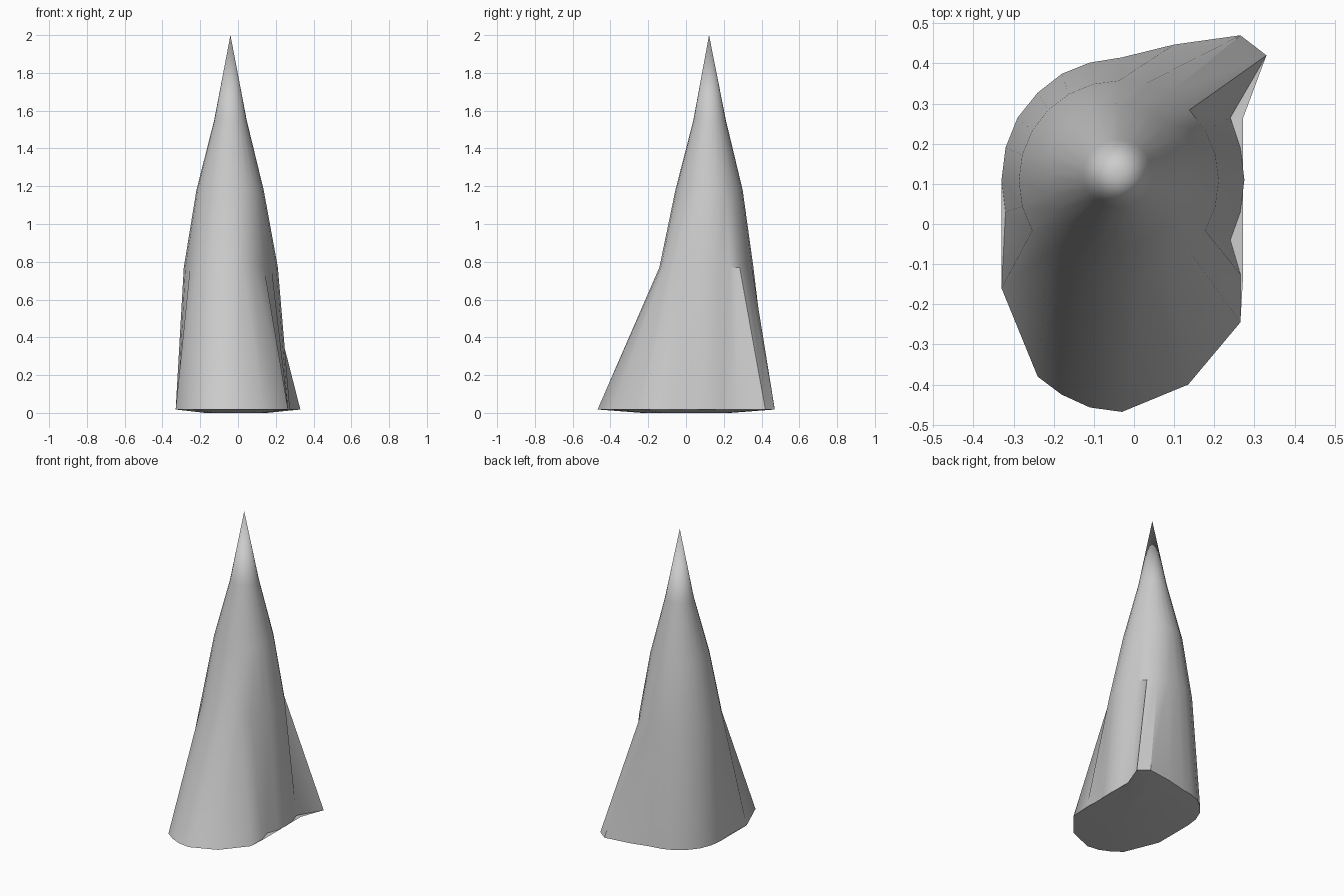
import bpy, bmesh, math

if "Cube" in bpy.data.objects:
    bpy.data.objects.remove(bpy.data.objects["Cube"])

N = 24

# flared foot outline, one point every 15 degrees from +x
FOOT = [(.275, .11), (.265, .19), (.24, .265), (.33, .42), (.265, .47), (.10, .447),
        (-.03, .415), (-.11, .402), (-.18, .374), (-.24, .327), (-.29, .265), (-.32, .19),
        (-.33, .11), (-.32, .03), (-.33, -.16), (-.24, -.38), (-.18, -.425), (-.11, -.457),
        (-.03, -.468), (.135, -.40), (.265, -.245), (.265, -.125), (.24, -.04), (.265, .03)]


def circle(cx, cy, r, z):
    return [(cx + r * math.cos(math.tau * i / N), cy + r * math.sin(math.tau * i / N), z)
            for i in range(N)]


def loft(name, rings, tip=None, cap=False):
    bm = bmesh.new()
    loops = [[bm.verts.new(p) for p in ring] for ring in rings]
    for a, b in zip(loops, loops[1:]):
        for i in range(N):
            j = (i + 1) % N
            bm.faces.new((a[i], a[j], b[j], b[i]))
    if tip:
        t = bm.verts.new(tip)
        for i in range(N):
            bm.faces.new((loops[-1][i], loops[-1][(i + 1) % N], t))
    if cap:
        bm.faces.new(loops[0][::-1])
    me = bpy.data.meshes.new(name)
    bm.to_mesh(me)
    bm.free()
    ob = bpy.data.objects.new(name, me)
    bpy.context.collection.objects.link(ob)
    bpy.ops.object.select_all(action='DESELECT')
    ob.select_set(True)
    bpy.context.view_layer.objects.active = ob
    bpy.ops.object.shade_smooth_by_angle(angle=math.radians(35))
    return ob


# pointed cone body flaring out to the irregular foot
loft("cone_body",
     [[(x, y, .018) for x, y in FOOT],
      circle(-.038, .108, .249, .77),
      circle(-.042, .122, .178, 1.18),
      circle(-.04, .125, .086, 1.55)],
     tip=(-.04, .122, 2))

# shallow underside whose rim bridges the side hollows
rim = list(FOOT)
for i in (0, 1, 2, 21, 22, 23):
    rim[i] = (.272, rim[i][1])
rim[13] = (-.33, .03)
loft("base_underside",
     [[(x * .5 - .01, y * .5, 0) for x, y in rim],
      [(x, y, .018) for x, y in rim]], cap=True)
